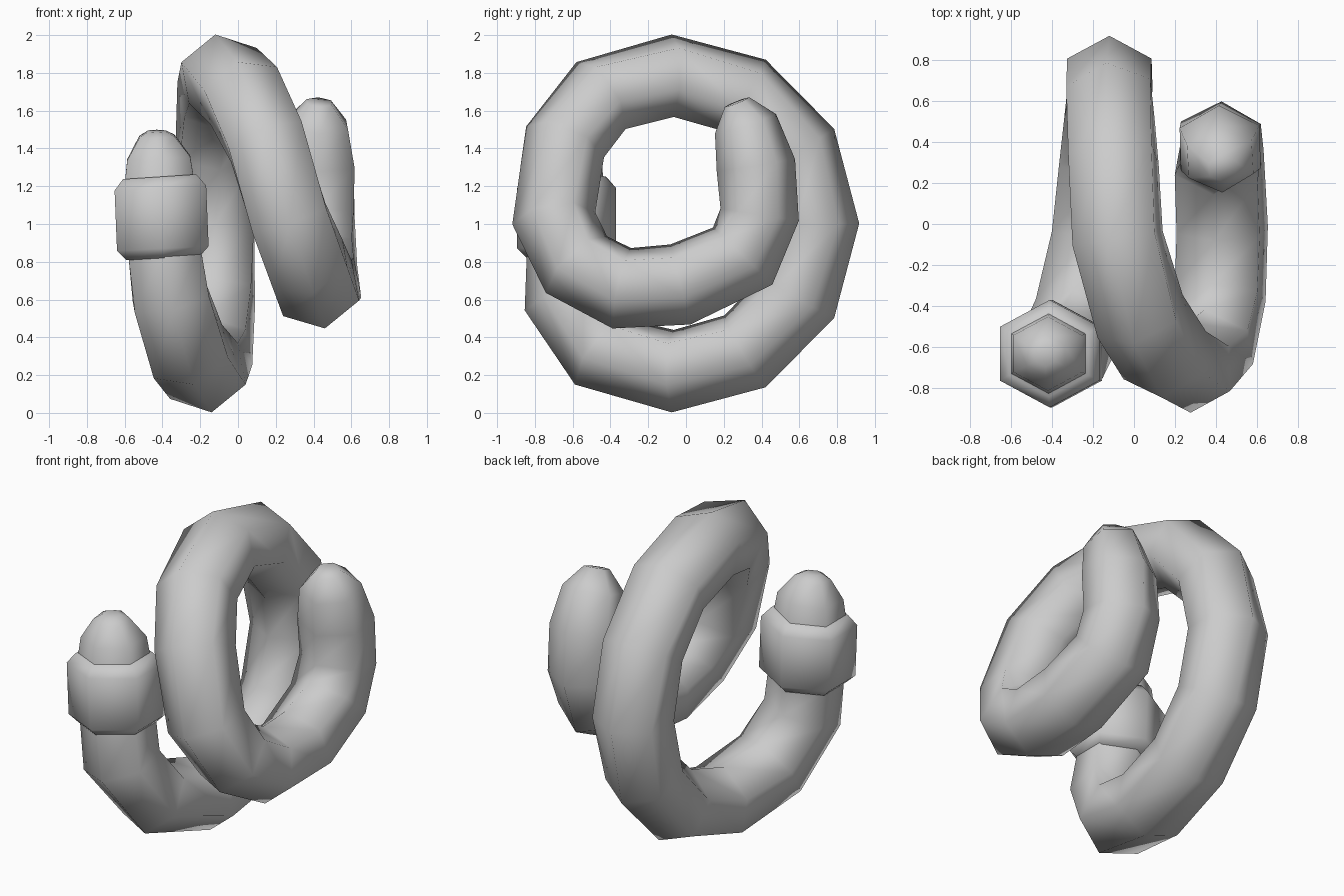
import bpy, bmesh, math
from mathutils import Vector

if "Cube" in bpy.data.objects:
    bpy.data.objects.remove(bpy.data.objects["Cube"])


def hex_tube(name, path, tilt=0.0, angle=70):
    """Loft a hexagonal section (ridge facing outward) through (x, y, z, radius) stations."""
    bm = bmesh.new()
    pts = [Vector(p[:3]) for p in path]
    rings = []
    for i, p in enumerate(path):
        a, b = pts[max(i - 1, 0)], pts[min(i + 1, len(pts) - 1)]
        d0 = (pts[i] - a).normalized() if i else Vector()
        d1 = (b - pts[i]).normalized() if i < len(pts) - 1 else Vector()
        t = (d0 + d1).normalized()
        n = Vector((0, -t.z, t.y)).normalized()
        n.x = -tilt * n.z                       # coil leans, so sections lean with it
        n = (n - t * n.dot(t)).normalized()
        side = t.cross(n).normalized()
        ring = []
        for k in range(6):
            ang = k * math.pi / 3
            ring.append(bm.verts.new(
                pts[i] + p[3] * (n * math.cos(ang) + side * 1.07 * math.sin(ang))))
        rings.append(ring)
    for r0, r1 in zip(rings, rings[1:]):
        for k in range(6):
            j = (k + 1) % 6
            bm.faces.new((r0[k], r0[j], r1[j], r1[k]))
    bm.faces.new(rings[0])
    bm.faces.new(rings[-1])
    bmesh.ops.recalc_face_normals(bm, faces=bm.faces)
    me = bpy.data.meshes.new(name)
    bm.to_mesh(me)
    bm.free()
    ob = bpy.data.objects.new(name, me)
    bpy.context.collection.objects.link(ob)
    bpy.ops.object.select_all(action='DESELECT')
    ob.select_set(True)
    bpy.context.view_layer.objects.active = ob
    bpy.ops.object.shade_smooth_by_angle(angle=math.radians(angle))
    return ob


# Coiled body: rounded tip, inner curl, then the crossing front band
R = 0.222
coil = [
    (0.43, 0.27, 1.645, 0.07), (0.42, 0.315, 1.53, 0.17), (0.42, 0.37, 1.31, 0.21),
    (0.42, 0.39, 1.05, 0.21), (0.415, 0.30, 0.83, 0.22), (0.43, -0.03, 0.68, R),
    (0.42, -0.34, 0.66, R), (0.37, -0.58, 0.785, R), (0.27, -0.70, 1.03, R),
    (0.15, -0.64, 1.435, R), (0.03, -0.45, 1.68, R),
]
# Large half loop over the top, down the back and under
drift = [-0.08, -0.10, -0.115, -0.12, -0.125, -0.145, -0.18]
for k, x in enumerate(drift):
    a = k * math.pi / 6
    coil.append((x, -0.07 + 0.765 * math.sin(a), 1.003 + 0.782 * math.cos(a), R))
# Rise at the front into the collar
coil += [(-0.265, -0.455, 0.325, R), (-0.355, -0.645, 0.60, 0.217), (-0.39, -0.635, 0.86, 0.207)]
hex_tube("coil_body", coil, tilt=0.19)

# Slightly leaning collar with bevelled rims, and the domed end above it
cx, cy = -0.405, -0.632
hex_tube("collar", [(cx + 0.01, cy, 0.82, 0.21), (cx + 0.007, cy, 0.87, 0.262),
                    (cx - 0.006, cy, 1.19, 0.262), (cx - 0.01, cy, 1.25, 0.21)], angle=62)
hex_tube("end_dome", [(cx - 0.01, cy, 1.21, 0.2), (cx - 0.015, cy, 1.35, 0.18),
                      (cx - 0.025, cy - 0.008, 1.465, 0.1), (cx - 0.025, cy - 0.012, 1.492, 0.05)])
